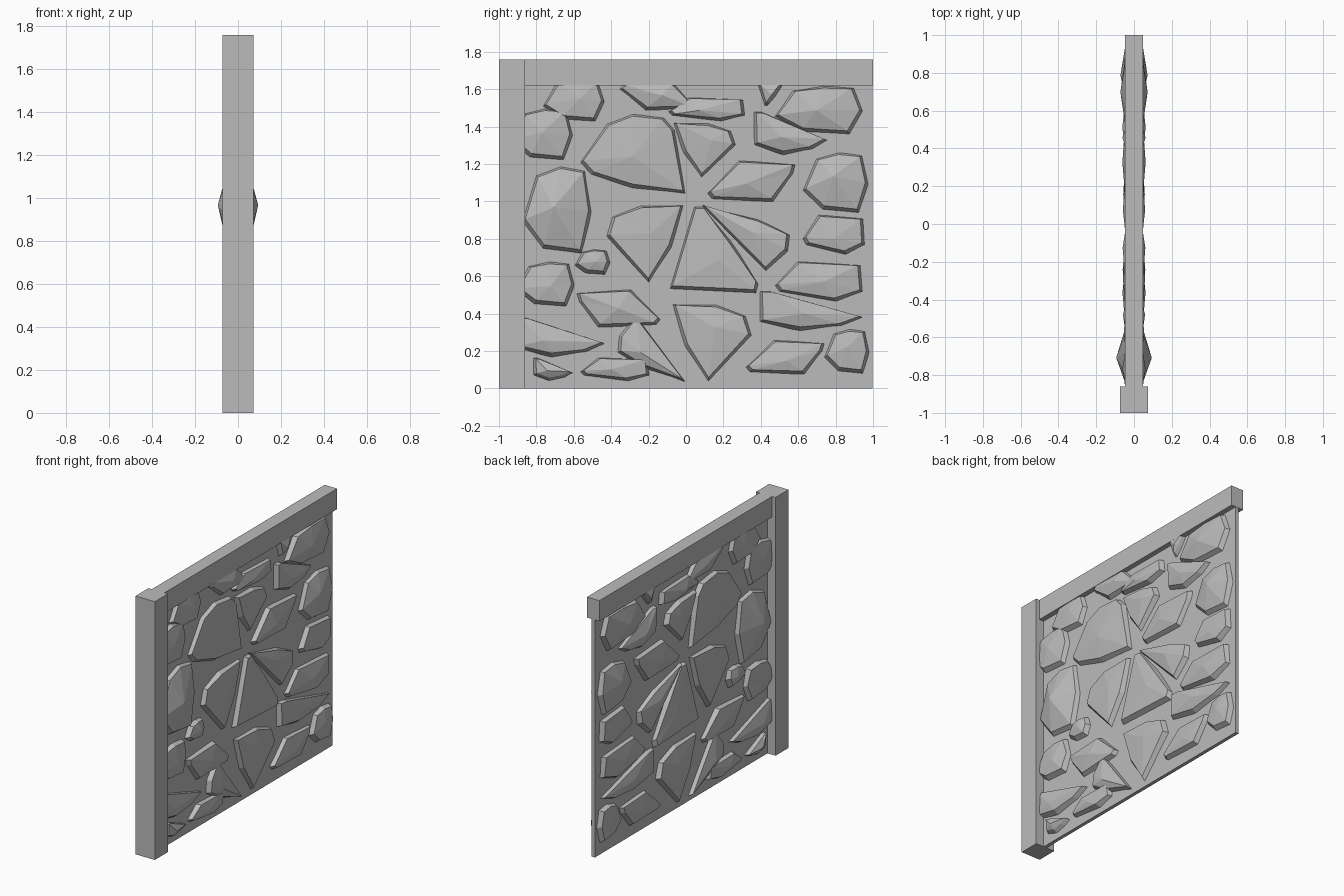
import bpy
import bmesh
import random
from mathutils import Vector

random.seed(4)
cube = bpy.data.objects.get("Cube")
if cube:
    bpy.data.objects.remove(cube, do_unlink=True)

# One stone grey for the whole wall
grey = bpy.data.materials.new("stone_grey")
grey.use_nodes = True
colour = (0.5, 0.5, 0.5, 1)
grey.diffuse_color = colour
grey.node_tree.nodes["Principled BSDF"].inputs["Base Color"].default_value = colour


def finish(bm, name):
    """Turn a bmesh into a flat shaded object."""
    bmesh.ops.recalc_face_normals(bm, faces=bm.faces)
    mesh = bpy.data.meshes.new(name)
    bm.to_mesh(mesh)
    bm.free()
    mesh.materials.append(grey)
    obj = bpy.data.objects.new(name, mesh)
    bpy.context.collection.objects.link(obj)
    return obj


def box(name, low, high):
    low, high = Vector(low), Vector(high)
    bm = bmesh.new()
    bmesh.ops.create_cube(bm, size=1)
    bmesh.ops.scale(bm, vec=high - low, verts=bm.verts)
    bmesh.ops.translate(bm, vec=(low + high) / 2, verts=bm.verts)
    return finish(bm, name)


# Frame and mortar panel
box("end_post", (-.073, -1, 0), (.073, -.86, 1.76))
box("top_beam", (-.047, -.86, 1.62), (.047, 1, 1.76))
box("mortar_panel", (-.012, -.87, 0), (.012, .998, 1.63))

# Rock outlines inside a unit square
shapes = {
    "gem": [(-1, -.2), (-.6, .8), (.1, 1), (.8, .9), (1, 0), (.7, -.9), (-.4, -.8)],
    "slab": [(-1, -.2), (-.5, 1), (.95, .8), (1, -.5), (.4, -1), (-.9, -.5)],
    "kite": [(-1, -.5), (-.3, 1), (1, .8), (.95, .4), (.5, -.9), (-.9, -.75)],
    "fang": [(-1, 1), (-.8, 1), (1, -.3), (.6, -.7), (-.2, -1), (-1, -.5)],
    "shield": [(-1, 1), (.1, 1), (.85, .7), (1, .2), (-.1, -1), (-.7, -.1)],
    "wedge": [(-.45, 1), (-.25, 1), (.4, .2), (1, -.8), (.95, -1), (-1, -.9)],
    "splinter": [(-1, 1), (.25, .6), (1, .1), (.95, -.4), (.45, -1)],
    "boulder": [(-1, -.2), (-.5, .75), (0, 1), (.6, .9), (.8, .6), (1, -.97),
                (0, -.85), (-.8, -.5)],
}

# Outline, centre along the wall, centre height, half width, half height
# (a negative size mirrors the outline)
stones = [
    ("gem", -.6, 1.53, .17, .12), ("kite", -.16, 1.56, .2, -.08),
    ("slab", .11, 1.49, .21, .065), ("wedge", .45, 1.57, .07, -.065),
    ("gem", .71, 1.48, .24, .14), ("fang", .56, 1.36, .2, .12),
    ("gem", -.77, 1.35, .17, .15), ("boulder", -.285, 1.25, .285, .22),
    ("shield", .1, 1.27, .17, .15), ("kite", .35, 1.1, .24, .12),
    ("gem", .8, 1.09, .18, .175), ("gem", -.69, .94, .19, .25),
    ("shield", -.22, .77, -.21, .21), ("wedge", .15, .74, .24, .235),
    ("splinter", .32, .8, .24, .18), ("slab", .79, .82, .17, .11),
    ("gem", -.5, .67, .1, .075), ("gem", -.75, .55, .16, .13),
    ("kite", -.36, .42, -.23, .11), ("slab", .71, .57, .24, .11),
    ("fang", .67, .41, .28, .11), ("fang", -.67, .27, .24, .11),
    ("splinter", -.185, .21, -.185, -.18), ("shield", .14, .24, .215, .21),
    ("slab", -.38, .1, .19, .065), ("fang", -.71, .1, .11, .065),
    ("kite", .53, .16, .215, .1), ("gem", .86, .19, .125, .13),
]


def crown_height(y, z):
    """Bulkiest rocks sit mid-height by the post and at the far top corner."""
    if y < -.6 and .8 < z < 1.1:
        return .094
    if y > .6 and z > 1:
        return .072
    return random.uniform(.052, .062)


def rock(bm, shape, y, z, w, h):
    """Faceted rock: sloping skirt, bevelled rim and an off-centre peak."""
    outline = [Vector((0, y + a * w, z + b * h)) for a, b in shapes[shape]]
    middle = sum(outline, Vector()) / len(outline)
    base, rim = [], []
    for p in outline:
        base.append(bm.verts.new(p))
        inward = (middle - p).normalized() * min(.022, (middle - p).length / 4)
        lift = Vector((random.uniform(.036, .046), 0, .008))
        rim.append(bm.verts.new(p + inward + lift))
    peak = middle.copy()
    peak.y += abs(w) * random.uniform(-.2, .2)
    peak.z += abs(h) * random.uniform(-.15, .15)
    peak.x = crown_height(y, z)
    top = bm.verts.new(peak)
    for i in range(len(base)):
        j = (i + 1) % len(base)
        bm.faces.new((base[i], base[j], rim[j], rim[i]))
        bm.faces.new((rim[i], rim[j], top))


# Rocks stand out of both faces of the panel
rocks = bmesh.new()
for spec in stones:
    rock(rocks, *spec)
field = finish(rocks, "field_stones")
mirror = field.modifiers.new("other_face", 'MIRROR')
mirror.use_axis = (True, False, False)
mirror.use_mirror_merge = False
